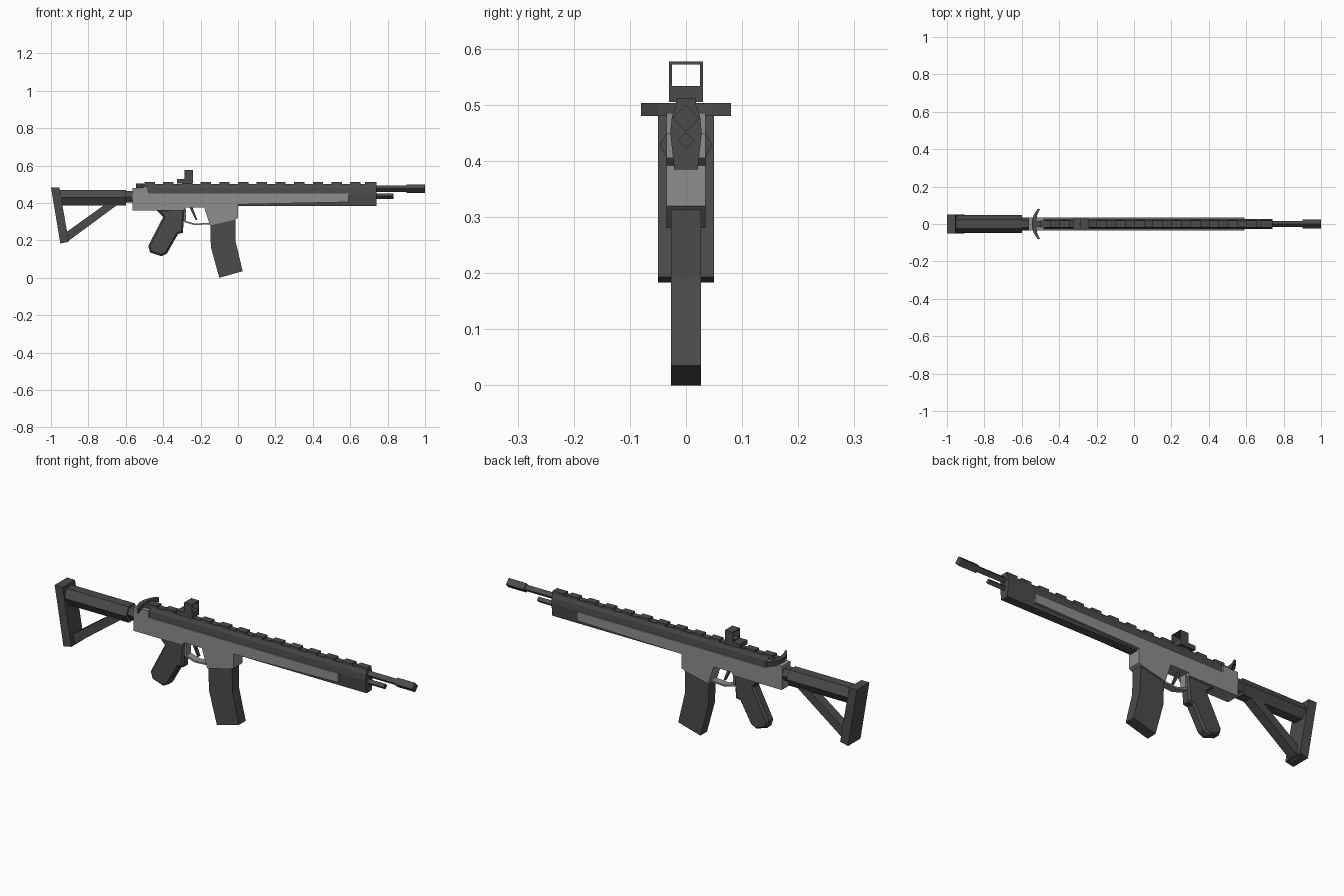
import bpy, bmesh, math
from mathutils import Vector

cube = bpy.data.objects.get("Cube")
if cube:
    bpy.data.objects.remove(cube, do_unlink=True)


def material(name, value):
    m = bpy.data.materials.new(name)
    m.use_nodes = True
    m.diffuse_color = (value, value, value, 1)
    node = next(n for n in m.node_tree.nodes if n.type == 'BSDF_PRINCIPLED')
    node.inputs["Base Color"].default_value = (value, value, value, 1)
    return m


light = material("light grey metal", 0.27)
dark = material("dark grey polymer", 0.07)


def prism(name, outline, axis, low, high, mat, bevel=0):
    """Extrude a flat outline along one axis (x, y or z) from low to high."""
    place = {'x': lambda p, d: (d, p[0], p[1]),
             'y': lambda p, d: (p[0], d, p[1]),
             'z': lambda p, d: (p[0], p[1], d)}[axis]
    bm = bmesh.new()
    face = bm.faces.new([bm.verts.new(place(p, low)) for p in outline])
    ext = bmesh.ops.extrude_face_region(bm, geom=[face])
    shift = Vector(place((0, 0), high - low))
    bmesh.ops.translate(bm, vec=shift,
                        verts=[v for v in ext["geom"] if isinstance(v, bmesh.types.BMVert)])
    bmesh.ops.recalc_face_normals(bm, faces=bm.faces)
    if bevel:
        # Chamfer only the rim edges between the flat sides and the outline
        rim = [e for e in bm.edges
               if abs((e.verts[0].co - e.verts[1].co).dot(shift)) < 1e-9]
        bmesh.ops.bevel(bm, geom=rim, offset=bevel, segments=1, affect='EDGES')
    mesh = bpy.data.meshes.new(name)
    bm.to_mesh(mesh)
    bm.free()
    mesh.materials.append(mat)
    ob = bpy.data.objects.new(name, mesh)
    bpy.context.collection.objects.link(ob)
    return ob


def side(name, outline, half, mat, bevel=0):
    return prism(name, outline, 'y', -half, half, mat, bevel)


def box(name, x0, x1, half, z0, z1, mat):
    return side(name, [(x0, z0), (x1, z0), (x1, z1), (x0, z1)], half, mat)


def tube(name, x0, x1, z, radius, sides, mat):
    ring = [(radius * math.cos(math.tau * i / sides),
             z + radius * math.sin(math.tau * i / sides)) for i in range(sides)]
    return prism(name, ring, 'x', x0, x1, mat)


# Receiver with magazine well and the long side panel
side("receiver", [(-.565, .36), (-.29, .36), (-.28, .375), (-.18, .375), (-.15, .28),
                  (-.02, .31), (0, .32), (0, .40), (0, .45), (-.48, .45),
                  (-.48, .485), (-.565, .48)], .035, light)
side("side_panel", [(0, .392), (.59, .405), (.59, .45), (0, .45)], .035, light)

# Handguard and upper body share one faceted section
half_section = [(.021, .385), (.028, .45), (.025, .48), (.017, .50)]
section = half_section + [(-y, z) for y, z in reversed(half_section)]
prism("handguard", section, 'x', 0, .74, dark)
upper = [(y, max(z, .44)) for y, z in section]
prism("upper_body", upper, 'x', -.48, 0, dark)

# Top rail and its teeth
box("rail_base", -.52, .74, .015, .485, .502, dark)
for i in range(13):
    x = -.50 + i * .1
    box("rail_tooth", x, min(x + .055, .74), .018, .498, .511, dark)
box("rail_tooth_front", .68, .74, .018, .498, .511, dark)

# Barrel, muzzle and lower gas tube
tube("barrel", .73, .91, .476, .017, 4, dark)
tube("muzzle", .90, 1, .476, .024, 4, dark)
tube("gas_tube", .73, .832, .436, .014, 4, dark)

# Swept charging handle
wing = [(-.545, .02), (-.535, .05), (-.515, .08), (-.503, .08), (-.517, .05), (-.522, .02)]
prism("charging_handle", wing + [(x, -y) for x, y in reversed(wing)], 'z', .48, .503, dark)

# Open sight
box("sight_base", -.325, -.24, .03, .505, .527, dark)
box("sight_sill", -.285, -.24, .03, .51, .533, dark)
box("sight_top", -.285, -.24, .03, .572, .577, dark)
for name, y in (("right", -.03), ("left", .025)):
    prism("sight_post_" + name, [(-.285, .53), (-.24, .53), (-.24, .575), (-.285, .575)],
          'y', y, y + .005, dark)

# Stock: tube, butt and diagonal strut
tube("buffer_tube", -.62, -.56, .433, .035, 6, dark)
tube("stock_tube", -.96, -.60, .428, .047, 6, dark)
side("stock_butt", [(-1, .483), (-.955, .483), (-.905, .193), (-.95, .183)], .05, dark)
side("stock_strut", [(-.70, .40), (-.94, .228), (-.92, .187), (-.645, .39), (-.645, .40)],
     .025, dark)

# Pistol grip
side("pistol_grip", [(-.44, .365), (-.40, .325), (-.48, .17), (-.47, .135), (-.41, .115),
                     (-.38, .13), (-.32, .235), (-.295, .24), (-.285, .37)], .026, dark, .009)

# Trigger and guard
side("trigger_guard", [(-.288, .37), (-.288, .298), (-.232, .281), (-.15, .286),
                       (-.15, .294), (-.231, .29), (-.279, .304), (-.279, .37)], .018, light)
side("trigger", [(-.262, .38), (-.245, .38), (-.217, .31), (-.225, .307)], .007, dark)

# Magazine
side("magazine", [(-.15, .34), (-.145, .165), (-.10, 0), (.025, .035), (-.012, .19),
                  (-.015, .34)], .027, dark)
